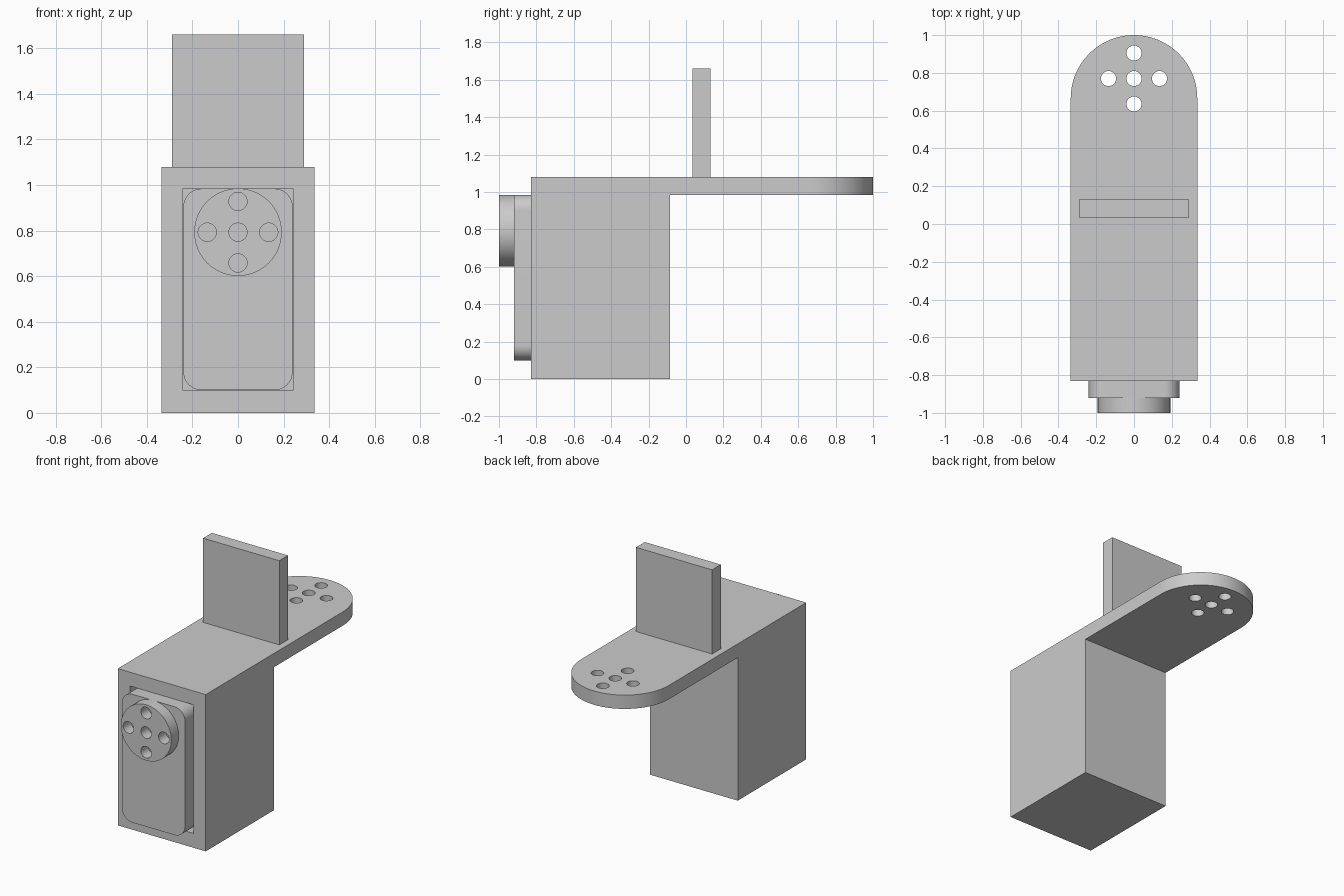
import bpy
import bmesh
from math import cos, sin, pi
from mathutils import Vector

cube = bpy.data.objects.get("Cube")
if cube:
    bpy.data.objects.remove(cube, do_unlink=True)

# One plain grey for everything
grey = bpy.data.materials.new("plain_grey")
grey.use_nodes = True
colour = (0.6, 0.6, 0.6, 1)
grey.diffuse_color = colour
grey.node_tree.nodes["Principled BSDF"].inputs["Base Color"].default_value = colour

HALF = 0.335        # half width of the housing and arm
ARM_HOLES = 0.77    # y of the arm hole pattern
HORN_Z = 0.793      # z of the horn axis


def prism(name, outline, axis, start, end):
    """Extrude a flat outline along an axis; the outline gives the other two."""
    def point(u, v, w):
        return {"x": (w, u, v), "y": (u, w, v), "z": (u, v, w)}[axis]
    bm = bmesh.new()
    face = bm.faces.new([bm.verts.new(point(u, v, start)) for u, v in outline])
    ext = bmesh.ops.extrude_face_region(bm, geom=[face])
    moved = [g for g in ext["geom"] if isinstance(g, bmesh.types.BMVert)]
    shift = Vector(point(0, 0, end - start))
    bmesh.ops.translate(bm, verts=moved, vec=shift)
    bmesh.ops.recalc_face_normals(bm, faces=bm.faces)
    mesh = bpy.data.meshes.new(name)
    bm.to_mesh(mesh)
    bm.free()
    mesh.materials.append(grey)
    obj = bpy.data.objects.new(name, mesh)
    bpy.context.collection.objects.link(obj)
    return obj


def arc(cx, cy, r, a0, a1, n):
    angles = [a0 + (a1 - a0) * i / n for i in range(n + 1)]
    return [(cx + r * cos(a), cy + r * sin(a)) for a in angles]


def circle(cx, cy, r, n=64):
    return arc(cx, cy, r, 0, 2 * pi, n)[:-1]


def rect(x0, x1, y0, y1):
    return [(x0, y0), (x1, y0), (x1, y1), (x0, y1)]


def rounded_rect(x0, x1, y0, y1, r):
    corners = [(x1 - r, y1 - r), (x0 + r, y1 - r), (x0 + r, y0 + r), (x1 - r, y0 + r)]
    return [p for i, (x, y) in enumerate(corners)
            for p in arc(x, y, r, i * pi / 2, (i + 1) * pi / 2, 12)]


def boolean(obj, cutter, operation="DIFFERENCE"):
    mod = obj.modifiers.new(cutter.name, "BOOLEAN")
    mod.operation = operation
    mod.solver = "EXACT"
    mod.object = cutter
    bpy.context.view_layer.objects.active = obj
    bpy.ops.object.modifier_apply(modifier=mod.name)
    bpy.data.objects.remove(cutter, do_unlink=True)


def cross_holes(obj, cy, spacing, axis, start, end):
    """Cut five round holes in a plus pattern."""
    for dx, dy in ((0, 0), (1, 0), (-1, 0), (0, 1), (0, -1)):
        outline = circle(dx * spacing, cy + dy * spacing, 0.04, 32)
        boolean(obj, prism("hole_cutter", outline, axis, start, end))


# Housing and arm: side profile trimmed to a round-ended plan
side = [(-0.83, 0), (-0.085, 0), (-0.085, 0.985), (1.1, 0.985), (1.1, 1.08), (-0.83, 1.08)]
housing = prism("housing_and_arm", side, "x", -0.5, 0.5)
plan = [(-HALF, -0.95), (HALF, -0.95)] + arc(0, 1 - HALF, HALF, 0, pi, 64)
boolean(housing, prism("plan_cutter", plan, "z", -0.2, 1.3), "INTERSECT")
cross_holes(housing, ARM_HOLES, 0.135, "z", 0.8, 1.3)

# Square pocket that holds the motor
boolean(housing, prism("pocket_cutter", rect(-0.241, 0.241, 0.099, 0.985), "y", -0.95, -0.25))

# Motor with rounded corners
motor = prism("motor_body", rounded_rect(-0.24, 0.24, 0.1, 0.984, 0.08), "y", -0.92, -0.26)

# Round motor horn with through holes
horn = prism("motor_horn", circle(0, HORN_Z, 0.192), "y", -1.0, -0.92)
cross_holes(horn, HORN_Z, 0.135, "y", -1.1, -0.8)

# Upright plate on the arm
plate = prism("upright_plate", rect(-0.29, 0.29, 0.035, 0.13), "z", 1.08, 1.66)

# Smooth the curved walls, keep the edges sharp
bpy.ops.object.select_all(action="DESELECT")
for obj in (housing, motor, horn, plate):
    obj.select_set(True)
bpy.context.view_layer.objects.active = housing
bpy.ops.object.shade_smooth_by_angle(angle=pi / 6)
